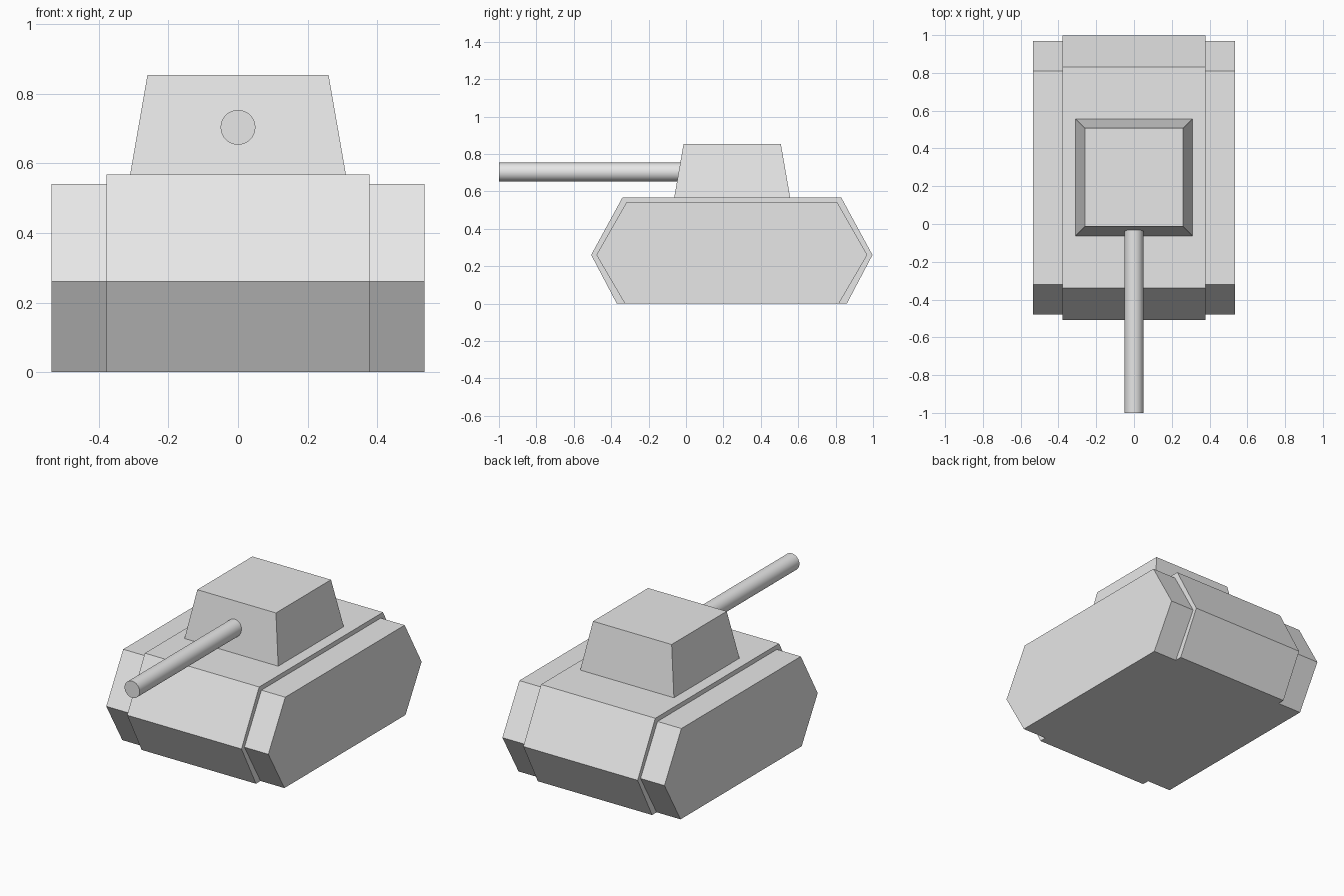
import bpy, bmesh, math

cube = bpy.data.objects.get("Cube")
if cube:
    bpy.data.objects.remove(cube, do_unlink=True)

# Single plain grey
GREY = (0.8, 0.8, 0.8, 1.0)
mat = bpy.data.materials.new("light grey")
mat.use_nodes = True
mat.diffuse_color = GREY
mat.node_tree.nodes["Principled BSDF"].inputs["Base Color"].default_value = GREY


def add_object(name, bm):
    bmesh.ops.recalc_face_normals(bm, faces=bm.faces)
    mesh = bpy.data.meshes.new(name)
    bm.to_mesh(mesh)
    bm.free()
    mesh.materials.append(mat)
    obj = bpy.data.objects.new(name, mesh)
    bpy.context.collection.objects.link(obj)
    return obj


def side_prism(name, profile, x0, x1):
    """Extrude a (y, z) side profile from x0 to x1."""
    bm = bmesh.new()
    face = bm.faces.new([bm.verts.new((x0, y, z)) for y, z in profile])
    ext = bmesh.ops.extrude_face_region(bm, geom=[face])
    verts = [g for g in ext["geom"] if isinstance(g, bmesh.types.BMVert)]
    bmesh.ops.translate(bm, verts=verts, vec=(x1 - x0, 0, 0))
    return add_object(name, bm)


def hexagon(mid_y, bottom, middle, top, mid_z, top_z):
    """Side outline from half lengths at the bottom, middle and top."""
    return [(mid_y - bottom, 0), (mid_y + bottom, 0),
            (mid_y + middle, mid_z), (mid_y + top, top_z),
            (mid_y - top, top_z), (mid_y - middle, mid_z)]


# Hull and the two tracks
HULL_Y, HULL_X, TRACK_X = 0.245, 0.378, 0.536
side_prism("hull", hexagon(HULL_Y, 0.615, 0.752, 0.585, 0.26, 0.567), -HULL_X, HULL_X)
track = hexagon(HULL_Y, 0.572, 0.724, 0.564, 0.26, 0.54)
side_prism("left_track", track, HULL_X, TRACK_X)
side_prism("right_track", track, -TRACK_X, -HULL_X)

# Tapered turret
bm = bmesh.new()
bmesh.ops.create_cube(bm, size=1)
for v in bm.verts:
    half = 0.26 if v.co.z > 0 else 0.31
    v.co = (math.copysign(half, v.co.x),
            0.247 + math.copysign(half, v.co.y),
            0.853 if v.co.z > 0 else 0.566)
add_object("turret", bm)

# Gun barrel, set into the turret front
bpy.ops.mesh.primitive_cylinder_add(
    vertices=32, radius=0.05, depth=1.05,
    location=(0, -0.475, 0.703), rotation=(math.pi / 2, 0, 0))
barrel = bpy.context.object
barrel.name = "gun_barrel"
barrel.data.materials.append(mat)
bpy.ops.object.shade_smooth_by_angle()
